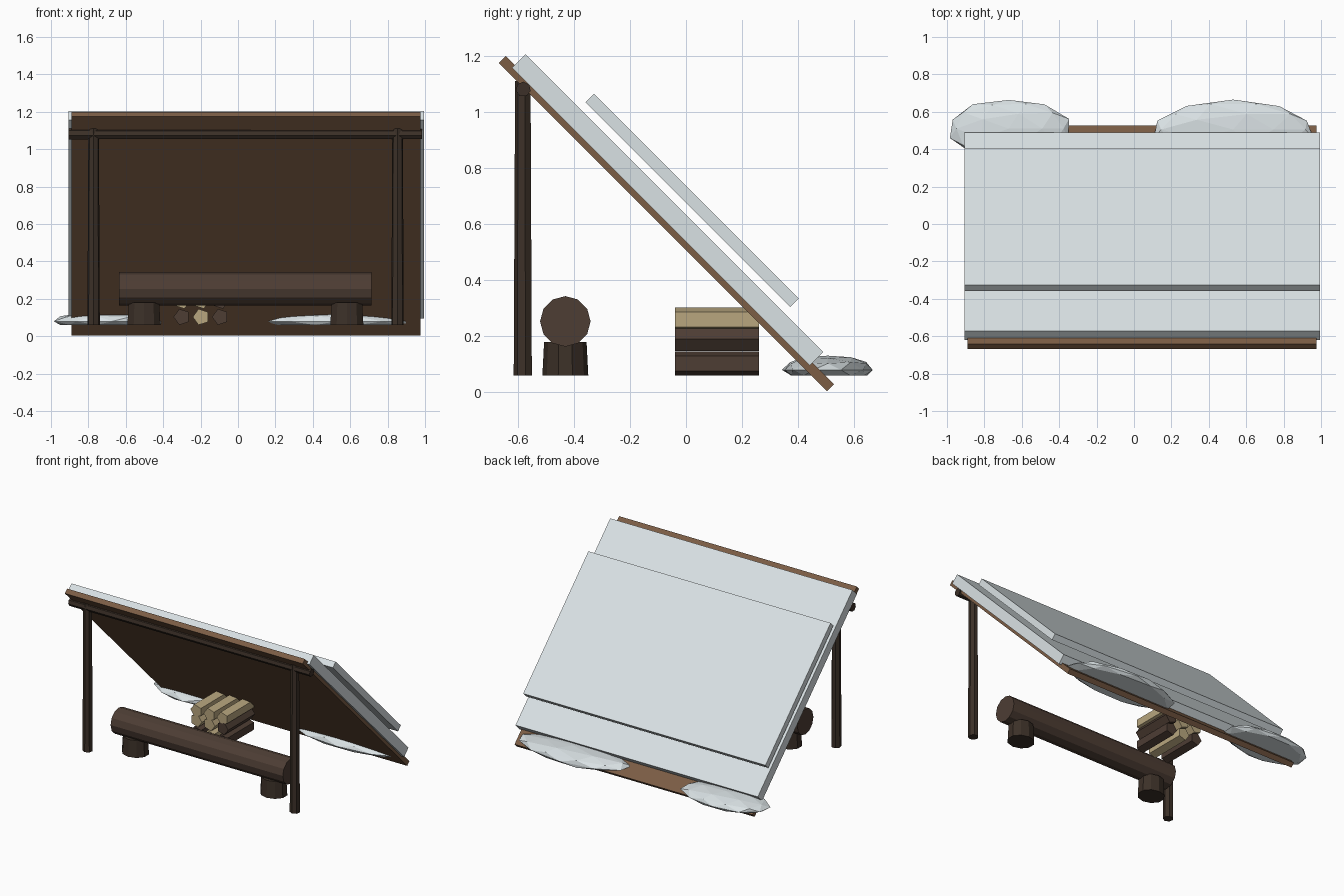
import bpy, bmesh, math, random
from mathutils import Matrix, Vector

if "Cube" in bpy.data.objects:
    bpy.data.objects.remove(bpy.data.objects["Cube"])

random.seed(4)


def material(name, rgb):
    m = bpy.data.materials.new(name)
    m.diffuse_color = (*rgb, 1)
    m.use_nodes = True
    m.node_tree.nodes["Principled BSDF"].inputs["Base Color"].default_value = m.diffuse_color
    return m


PLANK = material("plank_wood", (0.20, 0.11, 0.06))
BARK = material("dark_bark", (0.045, 0.03, 0.021))
LOG = material("log_bark", (0.075, 0.047, 0.034))
CUT = material("pale_wood", (0.48, 0.38, 0.21))
SNOW = material("snow", (0.70, 0.76, 0.78))


def finish(name, bm, mat):
    bmesh.ops.recalc_face_normals(bm, faces=bm.faces)
    mesh = bpy.data.meshes.new(name)
    bm.to_mesh(mesh)
    bm.free()
    mesh.materials.append(mat)
    ob = bpy.data.objects.new(name, mesh)
    bpy.context.collection.objects.link(ob)
    return ob


def slab(name, x0, x1, y, z, length, thick, mat):
    """Box pitched 45 degrees, falling towards the back."""
    bm = bmesh.new()
    bmesh.ops.create_cube(bm, size=1)
    bmesh.ops.scale(bm, vec=(x1 - x0, length, thick), verts=bm.verts)
    ob = finish(name, bm, mat)
    ob.location = ((x0 + x1) / 2, y, z)
    ob.rotation_euler.x = -math.pi / 4


def rod(name, a, b, r0, r1, sides, mat, spin=0.0, flat=1.0):
    """Tapered prism from a to b."""
    a, b = Vector(a), Vector(b)
    bm = bmesh.new()
    bmesh.ops.create_cone(bm, cap_ends=True, segments=sides, radius1=r0,
                          radius2=r1, depth=(b - a).length,
                          matrix=Matrix.Rotation(spin, 4, 'Z'))
    bmesh.ops.scale(bm, vec=(1, flat, 1), verts=bm.verts)
    ob = finish(name, bm, mat)
    ob.location = (a + b) / 2
    ob.rotation_euler = (b - a).to_track_quat('Z', 'Y').to_euler()


def drift(name, x, y, rx, ry):
    """Lumpy low dome with a flat underside."""
    bm = bmesh.new()
    bmesh.ops.create_icosphere(bm, subdivisions=2, radius=1)
    for v in bm.verts:
        v.co *= random.uniform(0.92, 1.03)
        v.co = Vector((v.co.x * rx, v.co.y * ry, max(v.co.z * 0.053, -0.02)))
    finish(name, bm, SNOW).location = (x, y, 0.08)


# Pitched roof with two layers of snow
slab("roof_boards", -0.89, 0.975, -0.07, 0.601, 1.655, 0.035, PLANK)
slab("snow_layer_lower", -0.905, 0.995, -0.066, 0.65, 1.50, 0.068, SNOW)
slab("snow_layer_upper", -0.905, 0.995, 0.022, 0.684, 1.032, 0.044, SNOW)

# Posts and ridge beam
for side, x in (("left", -0.772), ("right", 0.853)):
    rod(f"post_{side}", (x, -0.58, 0.06), (x, -0.58, 1.11), 0.034, 0.029, 7, BARK)
rod("ridge_beam", (-0.905, -0.58, 1.08), (0.985, -0.58, 1.08), 0.03, 0.027, 7, BARK)

# Log bench on two stumps
rod("bench_log", (-0.635, -0.43, 0.253), (0.715, -0.43, 0.253), 0.09, 0.09, 12, LOG)
for side, x in (("left", -0.503), ("right", 0.582)):
    rod(f"bench_stump_{side}", (x, -0.43, 0.06), (x, -0.43, 0.18),
        0.093, 0.086, 10, BARK, flat=0.88)

# Firewood stack, alternate rows turned over
shades = [(LOG, CUT, LOG), (CUT, CUT, LOG), (CUT, CUT, CUT)]
for row, z in enumerate((0.103, 0.19, 0.26)):
    for col, x in enumerate((-0.3, -0.197, -0.094)):
        up = -math.pi / 2 if row == 1 else math.pi / 2
        rod(f"firewood_{row}_{col}", (x, 0.26, z), (x, -0.04, z), 0.045, 0.045, 5,
            shades[row][col], spin=up)

# Snow drifts along the low edge
drift("snow_drift_left", -0.67, 0.51, 0.335, 0.165)
drift("snow_drift_right", 0.53, 0.505, 0.445, 0.165)
